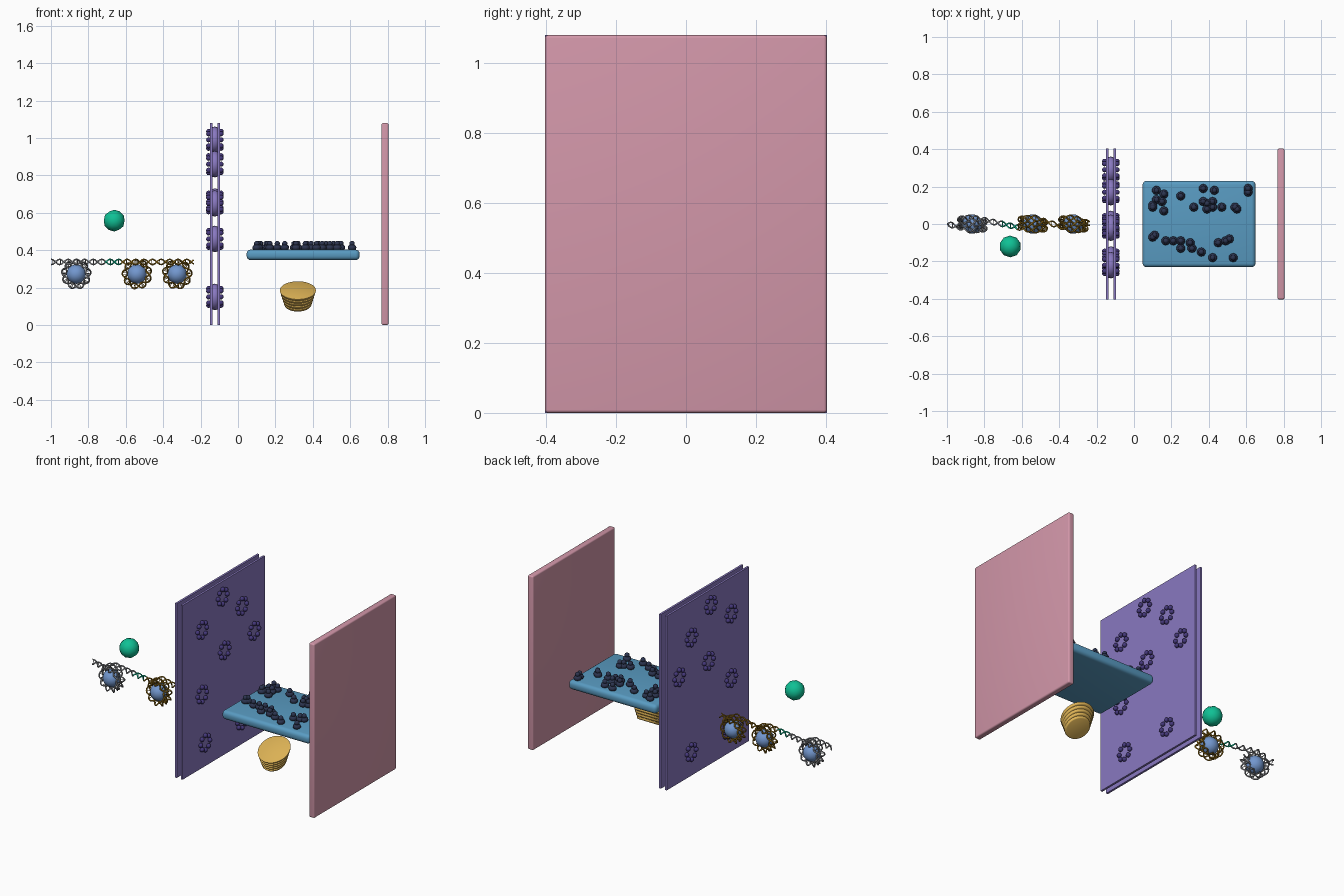
import bpy, bmesh
from math import sin, cos, pi, radians
from mathutils import Vector, Matrix

cube = bpy.data.objects.get("Cube")
if cube:
    bpy.data.objects.remove(cube, do_unlink=True)


def material(name, r, g, b):
    m = bpy.data.materials.new(name)
    m.use_nodes = True
    m.diffuse_color = (r, g, b, 1)
    m.node_tree.nodes["Principled BSDF"].inputs["Base Color"].default_value = (r, g, b, 1)
    return m


pink = material("pink", .65, .31, .40)
purple = material("purple", .25, .19, .53)
indigo = material("dark indigo", .06, .04, .2)
blue = material("sky blue", .1, .33, .54)
navy = material("dark navy", .025, .035, .08)
yellow = material("golden yellow", .71, .44, .09)
green = material("emerald green", .005, .53, .3)
core_blue = material("soft blue", .17, .31, .62)
bronze = material("bronze", .32, .17, .01)
grey = material("grey", .29, .3, .32)


def finish(name, bm, mat, smooth=True):
    mesh = bpy.data.meshes.new(name)
    bm.to_mesh(mesh)
    bm.free()
    mesh.materials.append(mat)
    ob = bpy.data.objects.new(name, mesh)
    bpy.context.collection.objects.link(ob)
    if smooth:
        bpy.ops.object.select_all(action='DESELECT')
        ob.select_set(True)
        bpy.context.view_layer.objects.active = ob
        bpy.ops.object.shade_smooth_by_angle(angle=radians(40))
    return ob


def slab(name, centre, size, mat, bevel=0.0):
    bm = bmesh.new()
    bmesh.ops.create_cube(bm, size=1, matrix=Matrix.Translation(centre) @ Matrix.Diagonal((*size, 1)))
    if bevel:
        bmesh.ops.bevel(bm, geom=bm.edges[:], offset=bevel, segments=4, profile=.5, affect='EDGES')
    return finish(name, bm, mat)


def ball(bm, centre, radius, squash=1, detail=2):
    bmesh.ops.create_icosphere(bm, subdivisions=detail, radius=radius,
                               matrix=Matrix.Translation(centre) @ Matrix.Diagonal((1, 1, squash, 1)))


# Outer wall and the double sheet
HEIGHT = 1.08
slab("outer_wall", (.786, 0, HEIGHT / 2), (.038, .806, HEIGHT), pink, .009)
SHEET_X, GAP = -.124, .02
for side, label in ((-1, "outer"), (1, "inner")):
    slab(label + "_sheet", (SHEET_X + side * GAP, 0, HEIGHT / 2), (.013, .806, HEIGHT), purple)

# Pores: a ring between the sheets with eight beads on each side
pores = [(-.02, .99), (.17, .86), (-.22, .86), (.29, .66), (0, .65), (-.22, .46), (-.19, .15), (.17, .15)]
rings, beads = bmesh.new(), bmesh.new()
SEG, TUBE, RING_R, TUBE_R = 24, 10, .046, .025
for py, pz in pores:
    grid = []
    for i in range(SEG):
        a = 2 * pi * i / SEG
        row = []
        for j in range(TUBE):
            b = 2 * pi * j / TUBE
            r = RING_R + TUBE_R * cos(b)
            row.append(rings.verts.new((SHEET_X + TUBE_R * sin(b), py + r * cos(a), pz + r * sin(a))))
        grid.append(row)
    for i in range(SEG):
        for j in range(TUBE):
            k, l = (i + 1) % SEG, (j + 1) % TUBE
            rings.faces.new((grid[i][j], grid[k][j], grid[k][l], grid[i][l]))
    for i in range(8):
        a = 2 * pi * i / 8
        for side in (-1, 1):
            ball(beads, (SHEET_X + side * .033, py + .045 * cos(a), pz + .045 * sin(a)), .014)
bmesh.ops.recalc_face_normals(rings, faces=rings.faces[:])
finish("pore_rings", rings, purple)
finish("pore_beads", beads, indigo)

# Flat platform with two-part grains on top
slab("platform", (.348, 0, .375), (.604, .462, .056), blue, .022)
grains_back = [(12, 18), (16, 16), (12, 13), (10, 9), (16, 7), (15, 12), (25, 15), (37, 19), (43, 18), (37, 12),
               (32, 9), (39, 8), (42, 12), (42, 9), (47, 9), (55, 8), (61, 19), (61, 17), (39, 11), (10, 10), (54, 9)]
grains_front = [(10, 7), (17, 9), (21, 9), (25, 9), (30, 10), (25, 13), (31, 13), (36, 15), (42, 18),
                (45, 10), (51, 8), (53, 18), (49, 9), (11, 6)]
bm = bmesh.new()
for sign, group in ((1, grains_back), (-1, grains_front)):
    for gx, gy in group:
        x, y = gx / 100, sign * gy / 100
        ball(bm, (x, y, .414), .024, .75)
        ball(bm, (x, y, .435), .015)
finish("platform_grains", bm, navy)

# Tilted stack of shrinking discs
bm = bmesh.new()
DISCS = 5
for i in range(DISCS):
    t = i / (DISCS - 1)
    r = .098 - .022 * t
    place = Matrix.Translation((.32, -.1, .18 - .068 * t)) @ Matrix.Rotation(radians(30), 4, 'X')
    made = bmesh.ops.create_cone(bm, cap_ends=True, segments=32, radius1=r - .006, radius2=r,
                                 depth=.014, matrix=place)
    rims = {e for v in made["verts"] for e in v.link_edges if any(len(f.verts) > 4 for f in e.link_faces)}
    bmesh.ops.bevel(bm, geom=list(rims), offset=.003, segments=2, profile=.5, affect='EDGES')
finish("disc_stack", bm, yellow)

# Floating ball
bm = bmesh.new()
ball(bm, (-.662, -.12, .558), .058)
finish("floating_ball", bm, green)

# Spools that the twisted ladder winds around
SPOOLS, SPOOL_Z, WIND = (-.865, -.54, -.325), .272, .065
bm = bmesh.new()
for x in SPOOLS:
    ball(bm, (x, 0, SPOOL_Z), .052, detail=3)
finish("spool_cores", bm, core_blue)

# Centre line of the ladder, with an outward direction at each point
path = []
STEP, TURNS, SPREAD = .007, 2, .034


def straight(x0, y0, x1, y1):
    n = max(2, int((x1 - x0) / STEP))
    for i in range(n):
        t = i / n
        path.append((Vector((x0 + (x1 - x0) * t, y0 + (y1 - y0) * t, SPOOL_Z + WIND)), Vector((0, 0, 1))))


x_now, y_now = -.998, 0
for x in SPOOLS:
    straight(x_now, y_now, x, -SPREAD)
    n = int(TURNS * 2 * pi * WIND / STEP)
    for i in range(n):
        a = TURNS * 2 * pi * i / n
        out = Vector((sin(a), 0, cos(a)))
        path.append((Vector((x, SPREAD * (2 * i / n - 1), SPOOL_Z)) + out * WIND, out))
    x_now, y_now = x, SPREAD
straight(x_now, y_now, -.23, 0)

# Two strands twisted round the centre line
TWIST_R, PITCH = .014, .09
strands = ([], [])
for i, (p, out) in enumerate(path):
    a = 2 * pi * i * STEP / PITCH
    offset = (out * cos(a) + Vector((0, 1, 0)) * sin(a)) * TWIST_R
    strands[0].append(p + offset)
    strands[1].append(p - offset)


def tubes(name, lines, radius, mat):
    cu = bpy.data.curves.new(name, 'CURVE')
    cu.dimensions = '3D'
    cu.bevel_depth = radius
    cu.bevel_resolution = 1
    cu.use_fill_caps = True
    for line in lines:
        sp = cu.splines.new('POLY')
        sp.points.add(len(line) - 1)
        for pt, co in zip(sp.points, line):
            pt.co = (*co, 1)
    cu.materials.append(mat)
    ob = bpy.data.objects.new(name, cu)
    bpy.context.collection.objects.link(ob)
    bpy.ops.object.select_all(action='DESELECT')
    ob.select_set(True)
    bpy.context.view_layer.objects.active = ob
    bpy.ops.object.convert(target='MESH')
    bpy.ops.object.shade_smooth_by_angle(angle=radians(60))


# Colour the ladder in three stretches along its length
cut_a = next(i for i, (p, _) in enumerate(path) if p.x > -.715)
cut_b = next(i for i, (p, _) in enumerate(path) if p.x > -.625)
for name, start, end, mat in (("grey", 0, cut_a, grey), ("green", cut_a, cut_b, green),
                              ("bronze", cut_b, len(path) - 1, bronze)):
    tubes(name + "_strands", [s[start:end + 1] for s in strands], .0042, mat)
    rungs = [(strands[0][i], strands[1][i]) for i in range(start + 1, end, 3)]
    tubes(name + "_rungs", rungs, .002, mat)
